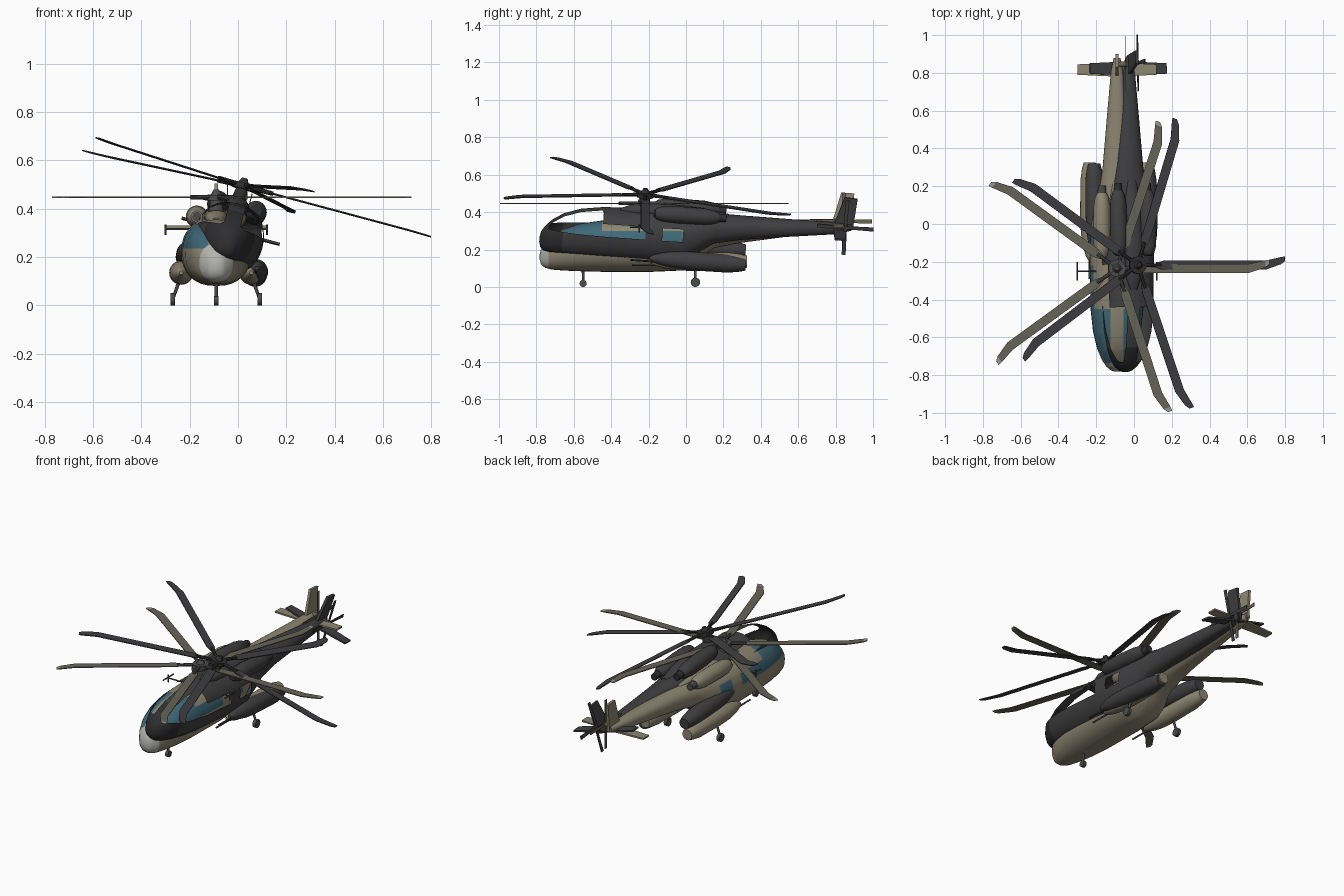
import bpy, bmesh, math
from mathutils import Matrix, Vector, Euler

if "Cube" in bpy.data.objects:
    bpy.data.objects.remove(bpy.data.objects["Cube"])

def material(name, rgb):
    m = bpy.data.materials.new(name)
    m.use_nodes = True
    m.diffuse_color = (*rgb, 1)
    m.node_tree.nodes["Principled BSDF"].inputs["Base Color"].default_value = (*rgb, 1)
    return m

TAN = material("tan paint", (0.27, 0.24, 0.17))
OLIVE = material("olive blade", (0.13, 0.125, 0.095))
NOSE = material("pale grey nose", (0.45, 0.45, 0.43))
GLASS = material("blue glass", (0.05, 0.14, 0.19))
DARK = material("charred grey", (0.05, 0.05, 0.053))
SOOT = material("charred black", (0.028, 0.028, 0.03))
RUBBER = material("dark metal", (0.07, 0.07, 0.072))
TIP = material("blade tip grey", (0.3, 0.3, 0.29))

HUB = Vector((0, -0.235, 0.447))
INTACT = Matrix.Translation((-0.09, 0, 0))
WRECK = (Matrix.Translation((0.02, -0.218, 0.495))
         @ Euler((math.radians(-4), math.radians(15), 0)).to_matrix().to_4x4()
         @ Matrix.Translation(-HUB))

def add(name, bm, mats, place, angle=35):
    bmesh.ops.recalc_face_normals(bm, faces=bm.faces)
    me = bpy.data.meshes.new(name)
    bm.to_mesh(me)
    bm.free()
    for m in mats:
        me.materials.append(m)
    ob = bpy.data.objects.new(name, me)
    bpy.context.collection.objects.link(ob)
    ob.matrix_world = place
    bpy.ops.object.select_all(action='DESELECT')
    ob.select_set(True)
    bpy.context.view_layer.objects.active = ob
    bpy.ops.object.shade_smooth_by_angle(angle=math.radians(angle))
    return ob

def loft(stations, x=0, sides=32, power=2.3):
    """Skin over rings given as (y, half width, bottom z, top z)."""
    bm = bmesh.new()
    rings = []
    for y, w, lo, hi in stations:
        ring = []
        for i in range(sides):
            a = math.tau * i / sides
            c, s = math.cos(a), math.sin(a)
            px = math.copysign(abs(c) ** (2 / power), c) * w
            pz = math.copysign(abs(s) ** (2 / power), s) * (hi - lo) / 2
            ring.append(bm.verts.new((x + px, y, (lo + hi) / 2 + pz)))
        rings.append(ring)
    for a, b in zip(rings, rings[1:]):
        for i in range(sides):
            j = (i + 1) % sides
            bm.faces.new((a[i], a[j], b[j], b[i]))
    bm.faces.new(rings[0])
    bm.faces.new(rings[-1])
    return bm

def pod(profile, x, z):
    return loft([(y, r, z - r, z + r) for y, r in profile], x, 24, 2)

def rod(bm, a, b, r1, r2=None, sides=16):
    a, b = Vector(a), Vector(b)
    d = b - a
    m = Matrix.Translation((a + b) / 2) @ d.to_track_quat('Z', 'Y').to_matrix().to_4x4()
    bmesh.ops.create_cone(bm, cap_ends=True, segments=sides, radius1=r1,
                          radius2=r1 if r2 is None else r2, depth=d.length, matrix=m)
    return bm

def plate(bm, outline, thickness, axis):
    """Flat panel: outline points extruded both ways along an axis."""
    off = Vector(axis) * thickness / 2
    f = bm.faces.new([bm.verts.new(Vector(p) - off) for p in outline])
    out = bmesh.ops.extrude_face_region(bm, geom=[f])
    moved = [v for v in out["geom"] if isinstance(v, bmesh.types.BMVert)]
    bmesh.ops.translate(bm, verts=moved, vec=off * 2)

def is_window(p):
    if abs(p.x) < 0.035:
        return False
    front = -0.735 < p.y < -0.45 and p.z > 0.235
    rear = -0.45 < p.y < -0.22 and 0.235 < p.z < 0.30
    cabin = -0.13 < p.y < -0.02 and 0.235 < p.z < 0.30
    return front or rear or cabin

def fuselage(tag, place, wreck):
    bm = loft([(-0.782, 0.012, 0.145, 0.175), (-0.775, 0.032, 0.12, 0.205),
               (-0.755, 0.056, 0.103, 0.235), (-0.72, 0.08, 0.093, 0.27),
               (-0.66, 0.105, 0.088, 0.308), (-0.57, 0.127, 0.084, 0.338),
               (-0.45, 0.14, 0.081, 0.355), (-0.2, 0.145, 0.08, 0.36),
               (-0.02, 0.14, 0.088, 0.36), (0.07, 0.122, 0.15, 0.362),
               (0.15, 0.1, 0.208, 0.363), (0.3, 0.076, 0.237, 0.362),
               (0.55, 0.055, 0.27, 0.361), (0.8, 0.033, 0.3, 0.363),
               (0.88, 0.018, 0.325, 0.36)])
    # Cut edges where the window frames and the nose cap end
    for axis, values in ((0, (-0.035, 0.035)), (1, (-0.735, -0.22, -0.13)),
                         (2, (0.235, 0.30))):
        for v in values:
            n = Vector([float(i == axis) for i in range(3)])
            bmesh.ops.bisect_plane(bm, geom=bm.verts[:] + bm.edges[:] + bm.faces[:],
                                   plane_co=n * v, plane_no=n)
    for f in bm.faces:
        p = f.calc_center_median()
        if is_window(p):
            f.material_index = 1
        elif p.y < -0.735 or (wreck and p.y < -0.66):
            f.material_index = 2
    if wreck:
        panes = [f for f in bm.faces if f.material_index == 1]
        bmesh.ops.delete(bm, geom=panes, context='FACES')
    mats = [DARK, SOOT, SOOT] if wreck else [TAN, GLASS, NOSE]
    add(tag + "fuselage", bm, mats, place, 40)

def main_rotor(tag, place, blade_mat, hub_mat):
    bm = bmesh.new()
    rod(bm, (0, HUB.y, 0.37), (0, HUB.y, 0.44), 0.034, 0.024)
    rod(bm, HUB - Vector((0, 0, 0.014)), HUB + Vector((0, 0, 0.01)), 0.046)
    rod(bm, HUB, HUB + Vector((0, 0, 0.032)), 0.028, 0.012)
    blades = bmesh.new()
    for i in range(5):
        turn = Matrix.Rotation(math.tau * i / 5, 4, 'Z')
        spin = lambda x, y: HUB + turn @ Vector((x, y, 0))
        rod(bm, spin(0.02, 0), spin(0.13, 0), 0.011, 0.009, 8)
        # Straight blade, swept end, pale tip
        rows = [(0.1, -0.012, 0.012), (0.14, -0.024, 0.024), (0.7, -0.024, 0.024),
                (0.785, 0.005, 0.043), (0.807, 0.022, 0.046)]
        for k, (a, b) in enumerate(zip(rows, rows[1:])):
            old = set(blades.faces)
            plate(blades, [spin(a[0], a[1]), spin(b[0], b[1]),
                           spin(b[0], b[2]), spin(a[0], a[2])], 0.005, (0, 0, 1))
            for f in set(blades.faces) - old:
                f.material_index = int(k == 3)
    add(tag + "rotor_mast", bm, [hub_mat], place)
    add(tag + "rotor_blades", blades, [blade_mat, TIP if tag == "intact_" else DARK], place)

def tail(tag, place, paint, blade_mat):
    bm = bmesh.new()
    plate(bm, [(0, 0.78, 0.34), (0, 0.83, 0.505), (0, 0.9, 0.5), (0, 0.885, 0.33)],
          0.016, (1, 0, 0))
    plate(bm, [(-0.21, 0.79, 0.325), (0, 0.78, 0.325), (0.21, 0.79, 0.325),
               (0.21, 0.845, 0.325), (0, 0.855, 0.325), (-0.21, 0.845, 0.325)],
          0.01, (0, 0, 1))
    add(tag + "tail_fin_and_stabiliser", bm, [paint], place)
    c = Vector((0.046, 0.845, 0.35))
    bm = rod(bmesh.new(), (0.0, c.y, c.z), c + Vector((0.006, 0, 0)), 0.014)
    for i in range(4):
        turn = Matrix.Rotation(math.tau * i / 4, 4, 'X')
        plate(bm, [c + turn @ Vector((0, y, z)) for y, z in
                   ((-0.008, 0), (0.008, 0), (0.011, 0.15), (-0.011, 0.15))],
              0.004, (1, 0, 0))
    add(tag + "tail_rotor", bm, [blade_mat], place)

def side_pods(tag, place, paint, metal):
    for side, s in (("left_", 1), ("right_", -1)):
        n = tag + side
        bm = pod([(-0.175, 0.024), (-0.165, 0.032), (-0.13, 0.042), (-0.05, 0.046),
                  (0.09, 0.044), (0.14, 0.036), (0.165, 0.026)], s * 0.08, 0.367)
        add(n + "engine", bm, [paint], place)
        bm = rod(bmesh.new(), (s * 0.08, 0.15, 0.367), (s * 0.08, 0.205, 0.367), 0.024, 0.02)
        rod(bm, (s * 0.08, -0.18, 0.367), (s * 0.08, -0.17, 0.367), 0.02)
        add(n + "exhaust_and_intake", bm, [metal], place)
        bm = pod([(-0.19, 0.008), (-0.17, 0.02), (-0.12, 0.035), (-0.05, 0.046),
                  (0.03, 0.05), (0.23, 0.049), (0.29, 0.041), (0.325, 0.032)],
                 s * 0.145, 0.135)
        add(n + "sponson", bm, [paint], place)
        bm = rod(bmesh.new(), (s * 0.145, -0.29, 0.118), (s * 0.145, -0.1, 0.118), 0.005)
        add(n + "forward_barrel", bm, [metal], place)

def landing_gear(place):
    for name, x0, x1, y, z0, r in (("nose_", 0, 0, -0.55, 0.1, 0.019),
                                   ("left_", 0.15, 0.18, 0.05, 0.11, 0.025),
                                   ("right_", -0.15, -0.18, 0.05, 0.11, 0.025)):
        bm = rod(bmesh.new(), (x0, y, z0), (x1, y, r), 0.008, 0.006)
        rod(bm, (x1 - 0.01, y, r), (x1 + 0.01, y, r), r, sides=20)
        add(name + "wheel", bm, [RUBBER], place)

def side_guns(place):
    for name, s in (("left_", 1), ("right_", -1)):
        bm = rod(bmesh.new(), (s * 0.1, -0.25, 0.315), (s * 0.21, -0.25, 0.315), 0.004)
        rod(bm, (s * 0.21, -0.3, 0.32), (s * 0.21, -0.2, 0.32), 0.004)
        rod(bm, (s * 0.21, -0.25, 0.29), (s * 0.21, -0.25, 0.335), 0.004)
        add(name + "side_gun", bm, [RUBBER], place)

# Build the intact aircraft and the burnt, tilted one
for tag, place, paint, blade, metal in (("intact_", INTACT, TAN, OLIVE, RUBBER),
                                        ("wrecked_", WRECK, DARK, DARK, SOOT)):
    fuselage(tag, place, tag == "wrecked_")
    add(tag + "gearbox_cover", loft([(-0.36, 0.02, 0.33, 0.362), (-0.28, 0.045, 0.33, 0.392),
        (-0.1, 0.05, 0.33, 0.4), (0.08, 0.045, 0.33, 0.39), (0.22, 0.025, 0.33, 0.368)],
        sides=24), [paint], place)
    main_rotor(tag, place, blade, metal)
    tail(tag, place, paint, blade)
    side_pods(tag, place, paint, metal)
landing_gear(INTACT)
side_guns(INTACT)
